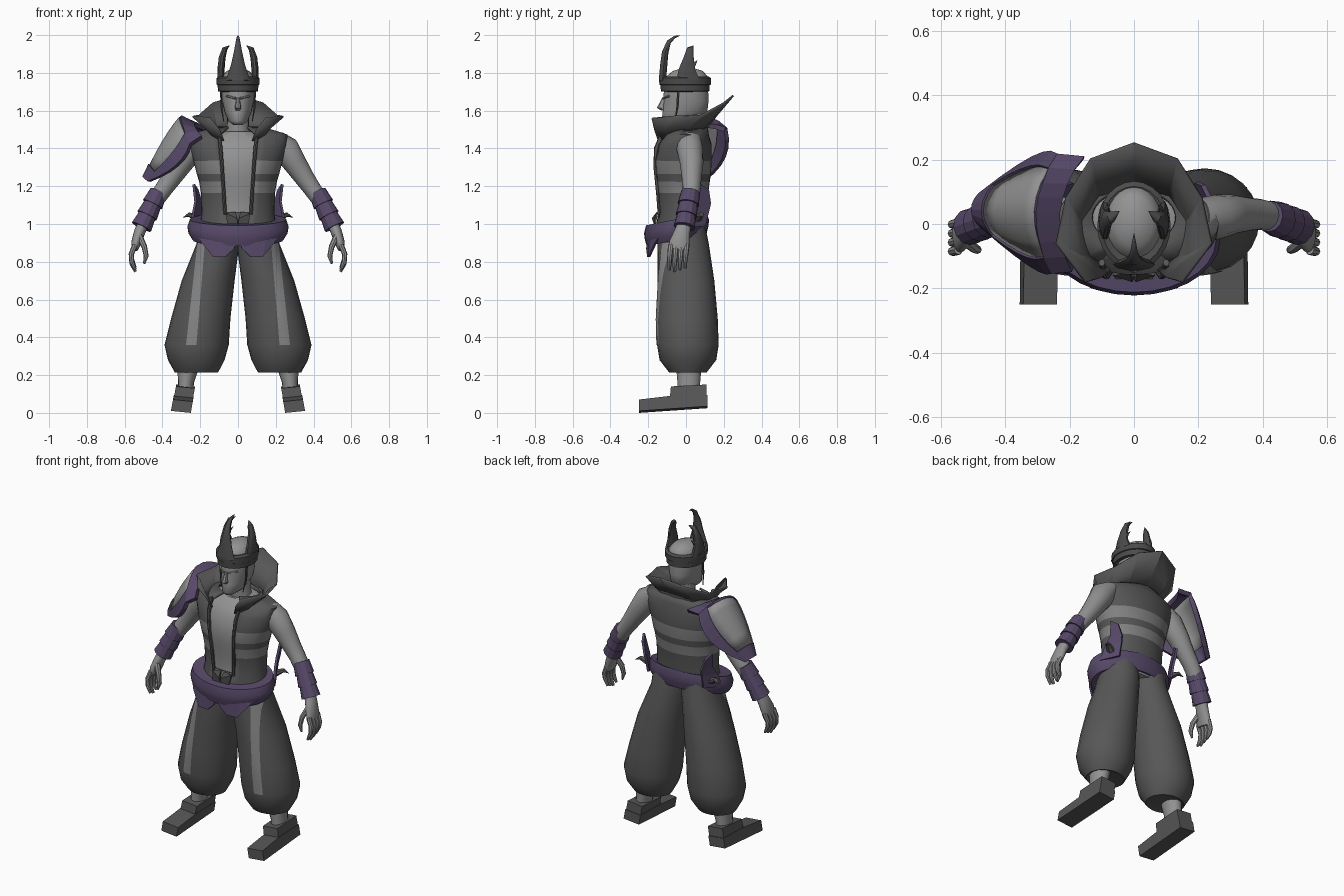
import bpy, bmesh, math
from mathutils import Vector

cube = bpy.data.objects.get("Cube")
if cube:
    bpy.data.objects.remove(cube, do_unlink=True)


def colour(name, r, g, b):
    m = bpy.data.materials.new(name)
    m.use_nodes = True
    m.diffuse_color = (r, g, b, 1)
    m.node_tree.nodes["Principled BSDF"].inputs["Base Color"].default_value = (r, g, b, 1)
    return m


SKIN = colour("skin grey", .29, .29, .29)
CLOTH = colour("dark cloth", .095, .095, .095)
BAND = colour("mid grey band", .22, .22, .22)
STRIPE = colour("light grey stripe", .24, .24, .24)
PURPLE = colour("muted purple", .095, .066, .14)
CROWN = colour("charcoal", .07, .07, .07)


def finish(name, bm, mats, mirror=False, solid=0, angle=40, rule=None, shear=None):
    """Turn a bmesh into a shaded object with optional mirror and thickness."""
    bmesh.ops.recalc_face_normals(bm, faces=bm.faces)
    if rule:
        for f in bm.faces:
            f.material_index = rule(f.calc_center_median())
    if shear:
        for v in bm.verts:
            v.co += shear(v.co)
    mesh = bpy.data.meshes.new(name)
    bm.to_mesh(mesh)
    bm.free()
    for m in mats if isinstance(mats, list) else [mats]:
        mesh.materials.append(m)
    ob = bpy.data.objects.new(name, mesh)
    bpy.context.collection.objects.link(ob)
    bpy.ops.object.select_all(action='DESELECT')
    ob.select_set(True)
    bpy.context.view_layer.objects.active = ob
    if angle:
        bpy.ops.object.shade_smooth_by_angle(angle=math.radians(angle))
    if solid:
        mod = ob.modifiers.new("thickness", 'SOLIDIFY')
        mod.thickness, mod.offset = solid, 0
    if mirror:
        ob.modifiers.new("mirror", 'MIRROR')
    return ob


def tube(name, mats, path, sides=16, upright=False, remove=None, **opts):
    """Loft ellipses (x, y, z, rx, ry) along a path."""
    bm = bmesh.new()
    centres = [Vector(p[:3]) for p in path]
    rings = []
    for i, (x, y, z, rx, ry) in enumerate(path):
        t = centres[min(i + 1, len(path) - 1)] - centres[max(i - 1, 0)]
        t = Vector((0, 0, 1)) if upright else t.normalized()
        u = Vector((0, 1, 0)).cross(t).normalized()
        v = t.cross(u)
        angles = [math.tau * k / sides for k in range(sides)]
        rings.append([bm.verts.new(centres[i] + u * rx * math.cos(a) + v * ry * math.sin(a)) for a in angles])
    for a, b in zip(rings, rings[1:]):
        for k in range(sides):
            j = (k + 1) % sides
            bm.faces.new((a[k], a[j], b[j], b[k]))
    bm.faces.new(rings[0])
    bm.faces.new(rings[-1])
    if remove:
        gone = [f for f in bm.faces if remove(f.calc_center_median())]
        bmesh.ops.delete(bm, geom=gone, context='FACES')
    return finish(name, bm, mats, **opts)


def sheet(name, mat, rows, keep=None, **opts):
    """Join rows of points into a grid of quads."""
    bm = bmesh.new()
    vs = [[bm.verts.new(p) for p in row] for row in rows]
    for r in range(len(vs) - 1):
        for c in range(len(vs[r]) - 1):
            if keep is None or keep(r, c):
                bm.faces.new((vs[r][c], vs[r][c + 1], vs[r + 1][c + 1], vs[r + 1][c]))
    loose = [v for v in bm.verts if not v.link_faces]
    bmesh.ops.delete(bm, geom=loose, context='VERTS')
    return finish(name, bm, mat, **opts)


def bend(a, b, c, t):
    """Parabola through three points."""
    a, b, c = Vector(a), Vector(b), Vector(c)
    return a * (1 - t) * (1 - 2 * t) + b * 4 * t * (1 - t) + c * t * (2 * t - 1)


# Baggy trousers with a stripe down the front of each leg
leg = tube("trouser_legs", CLOTH, [
    (.25, .01, .225, .06, .07), (.22, .01, .215, .115, .1), (.221, .01, .28, .15, .15),
    (.219, .01, .36, .17, .163), (.197, .005, .5, .157, .163), (.158, 0, .7, .14, .15),
    (.105, -.015, .9, .113, .135), (.1, -.02, 1, .11, .12)],
    sides=24, upright=True, mirror=True)
rows = []
for i in range(13):
    t = i / 12
    left, right = .175 + .045 * t, .215 + .06 * t
    rows.append([(left + (right - left) * k / 3, -.3, .9 - .54 * t) for k in range(4)])
stripe = sheet("trouser_stripes", STRIPE, rows)
wrap = stripe.modifiers.new("wrap", 'SHRINKWRAP')
wrap.target = leg
wrap.wrap_method = 'PROJECT'
wrap.use_project_y = True
wrap.offset = .004
stripe.modifiers.new("mirror", 'MIRROR')

# Ankles and stepped shoes
tube("ankles", SKIN, [(.28, .015, .1, .042, .06), (.275, .015, .16, .042, .06), (.262, .015, .25, .06, .068)],
     upright=True, mirror=True)


def shoe_part(name, profile, x0, x1):
    bm = bmesh.new()
    face = bm.faces.new([bm.verts.new((x0, y, z)) for y, z in profile])
    ext = bmesh.ops.extrude_face_region(bm, geom=[face])["geom"]
    bmesh.ops.translate(bm, verts=[v for v in ext if isinstance(v, bmesh.types.BMVert)], vec=(x1 - x0, 0, 0))
    finish(name, bm, CLOTH, mirror=True, angle=20, shear=lambda p: Vector((-.18 * p.z, 0, .1 * (p.x - .25))))


shoe_part("shoe_soles", [(-.25, 0), (.115, .025), (.115, .085), (-.08, .08), (-.25, .06)], .25, .355)
shoe_part("shoe_heels", [(-.085, .075), (.11, .08), (.108, .14), (-.08, .13)], .252, .352)

# Torso and open banded vest
torso = [(0, -.03, .96, .2, .13), (0, -.02, 1.06, .187, .12), (0, -.02, 1.165, .19, .132),
         (0, -.02, 1.225, .2, .14), (0, -.02, 1.265, .212, .146), (0, -.02, 1.335, .23, .15),
         (0, -.01, 1.42, .257, .14), (0, 0, 1.47, .258, .115), (0, .02, 1.51, .13, .09)]
tube("chest", SKIN, [(x, y, z - .02, a * .94, b * .92) for x, y, z, a, b in torso], sides=32, upright=True)
tube("vest", [CLOTH, BAND], torso, sides=32, upright=True, solid=.012, angle=60,
     remove=lambda c: c.z > 1.05 and (c.z > 1.505 or (abs(c.x) < .08 and c.y < -.05)),
     rule=lambda c: int(1.165 < c.z < 1.225 or 1.265 < c.z < 1.335))
tube("vest_lapels", CLOTH, [
    (.1, -.12, 1.49, .01, .012), (.092, -.158, 1.4, .01, .012), (.084, -.162, 1.3, .009, .01),
    (.074, -.147, 1.15, .009, .01), (.068, -.14, 1.05, .009, .01)], sides=8, mirror=True)

# Tall flared collar
sheet("collar", CLOTH, [
    [(.075, -.145, 1.44), (.13, -.1, 1.46), (.15, 0, 1.485), (.11, .085, 1.5), (0, .115, 1.515)],
    [(.1, -.165, 1.5), (.165, -.1, 1.505), (.175, .02, 1.515), (.12, .13, 1.55), (0, .165, 1.58)],
    [(.15, -.18, 1.56), (.24, -.06, 1.57), (.21, .08, 1.575), (.135, .2, 1.64), (0, .25, 1.68)]],
    mirror=True, solid=.01, angle=25)

# Sash, hanging flaps, knot and side tails
tube("sash", PURPLE, [
    (0, -.04, .925, .2, .14), (0, -.05, .915, .24, .158), (0, -.05, .95, .262, .168),
    (0, -.05, .985, .268, .172), (0, -.05, 1.025, .255, .162), (0, -.04, 1.02, .19, .13)],
    sides=28, upright=True, shear=lambda p: Vector((0, 0, .2 * (p.y + .05))))
sheet("sash_flaps", PURPLE, [
    [(.0, -.2, .93), (.08, -.195, .93), (.15, -.175, .94), (.23, -.12, .96)],
    [(.02, -.205, .87), (.065, -.2, .826), (.13, -.195, .826), (.19, -.16, .9)]],
    mirror=True, solid=.012, angle=0)
sheet("waist_knot", CROWN, [
    [(0, -.165, 1), (.055, -.165, 1)], [(.005, -.175, 1.03), (.065, -.155, 1.055)], [(.012, -.15, 1.06), (.03, -.15, 1.06)]],
    mirror=True, solid=.012, angle=0)
sheet("sash_tails", PURPLE, [
    [(.25, .0, .98), (.19, .1, .99)], [(.235, .03, 1.07), (.19, .12, 1.07)],
    [(.225, .06, 1.12), (.195, .13, 1.11)], [(.235, .08, 1.21), (.215, .12, 1.18)]],
    mirror=True, solid=.014, angle=0)
tube("sash_spikes", CLOTH, [(.22, .06, 1.03, .02, .025), (.26, .08, 1.05, .012, .015), (.29, .09, 1.035, .001, .001)],
     sides=6, mirror=True)

# Arms, hands and bracers
tube("arms", SKIN, [
    (.2, .02, 1.45, .05, .06), (.25, .02, 1.4, .073, .07), (.302, .03, 1.32, .062, .062),
    (.355, .03, 1.24, .052, .052), (.39, .03, 1.19, .047, .048), (.44, .02, 1.12, .044, .046),
    (.498, -.005, 1.01, .03, .036), (.52, -.02, .96, .03, .042), (.54, -.035, .9, .026, .054),
    (.547, -.04, .865, .018, .048)], mirror=True)
for i in range(4):
    y = -.08 + .028 * i
    drop = .01 * abs(i - 1)
    tube(f"finger_{i + 1}", SKIN, [
        (.545, y, .89, .015, .015), (.565, y - .005, .84, .014, .014),
        (.562, y - .008, .79 + drop, .013, .012), (.543, y - .008, .747 + drop, .007, .008)], sides=8, mirror=True)
tube("thumbs", SKIN, [
    (.525, -.05, .94, .018, .02), (.496, -.075, .88, .015, .016), (.486, -.08, .83, .013, .013),
    (.497, -.082, .79, .006, .006)], sides=8, mirror=True)
top, end = Vector((.42, .024, 1.17)), Vector((.508, -.008, .99))
for i in range(3):
    a, b = top.lerp(end, i / 3), top.lerp(end, (i + 1.1) / 3)
    tube(f"bracer_{i + 1}", PURPLE, [(*a, .047, .049), (*b, .056, .057)], sides=12, mirror=True, angle=25)

# Single shield-shaped shoulder guard on the right arm
rim = [(-.19, -.14, 1.46), (-.235, .04, 1.52), (-.155, .205, 1.5)]
edge_top = [(-.25, -.145, 1.42), (-.31, .04, 1.56), (-.235, .21, 1.5)]
edge_mid = [(-.32, -.12, 1.31), (-.4, .04, 1.43), (-.31, .2, 1.35)]
edge_tip = [(-.47, .0, 1.225), (-.495, .045, 1.245), (-.47, .09, 1.225)]
profiles = [rim] + [[bend(a, b, c, r / 6) for a, b, c in zip(edge_top, edge_mid, edge_tip)] for r in range(7)]
guard = [[bend(*p, c / 8) for c in range(9)] for p in profiles]
inner = lambda r, c: 0 < r < 6 and 0 < c < 7
sheet("shoulder_guard_panel", SKIN, guard, keep=inner, solid=.012)
sheet("shoulder_guard_trim", PURPLE, guard, keep=lambda r, c: not inner(r, c), solid=.026, angle=0)

# Neck, head and face
tube("neck", SKIN, [(0, .02, 1.42, .09, .07), (0, .02, 1.5, .06, .07), (0, .015, 1.6, .058, .08)], upright=True)
tube("head", SKIN, [
    (0, -.085, 1.525, .025, .03), (0, -.045, 1.545, .052, .085), (0, -.005, 1.595, .072, .118),
    (0, 0, 1.65, .084, .119), (0, 0, 1.72, .09, .117), (0, .005, 1.78, .086, .11),
    (0, .01, 1.81, .06, .08), (0, .01, 1.825, .02, .03)], sides=24, upright=True, angle=60)
tube("nose", SKIN, [(0, -.115, 1.6, .012, .015), (0, -.132, 1.615, .017, .022), (0, -.115, 1.67, .008, .01)],
     sides=8, upright=True)
tube("brows", SKIN, [(.012, -.118, 1.665, .006, .01), (.06, -.088, 1.678, .006, .01)], sides=6, mirror=True)
tube("lips", SKIN, [(-.022, -.112, 1.575, .006, .008), (.022, -.112, 1.575, .006, .008)], sides=6, angle=60)
tube("side_locks", CROWN, [
    (.09, -.04, 1.72, .005, .008), (.088, -.045, 1.62, .005, .007), (.075, -.06, 1.54, .002, .002)],
    sides=6, mirror=True)

# Stepped headband and crown of three horns
tube("headband", CROWN, [
    (0, -.005, 1.7, .09, .11), (0, -.005, 1.703, .106, .128), (0, -.005, 1.735, .108, .13),
    (0, -.005, 1.738, .113, .136), (0, -.005, 1.772, .114, .138), (0, -.005, 1.782, .1, .122),
    (0, 0, 1.775, .08, .1)], sides=24, upright=True, angle=30)
tube("front_horn", CROWN, [
    (0, -.125, 1.76, .065, .02), (0, -.118, 1.84, .038, .02), (0, -.11, 1.91, .022, .018),
    (0, -.09, 1.965, .012, .012), (0, -.06, 1.99, .007, .007), (0, -.03, 1.998, .001, .001)], sides=10)
tube("side_horns", CROWN, [
    (.09, .01, 1.76, .02, .065), (.09, .005, 1.82, .019, .045), (.084, .015, 1.88, .018, .028),
    (.07, .022, 1.927, .014, .018), (.045, .04, 1.945, .001, .001)], sides=10, mirror=True)
tube("horn_barbs", CROWN, [
    (.09, .02, 1.81, .01, .02), (.085, .045, 1.85, .007, .01), (.075, .06, 1.865, .001, .001)],
    sides=6, mirror=True)
